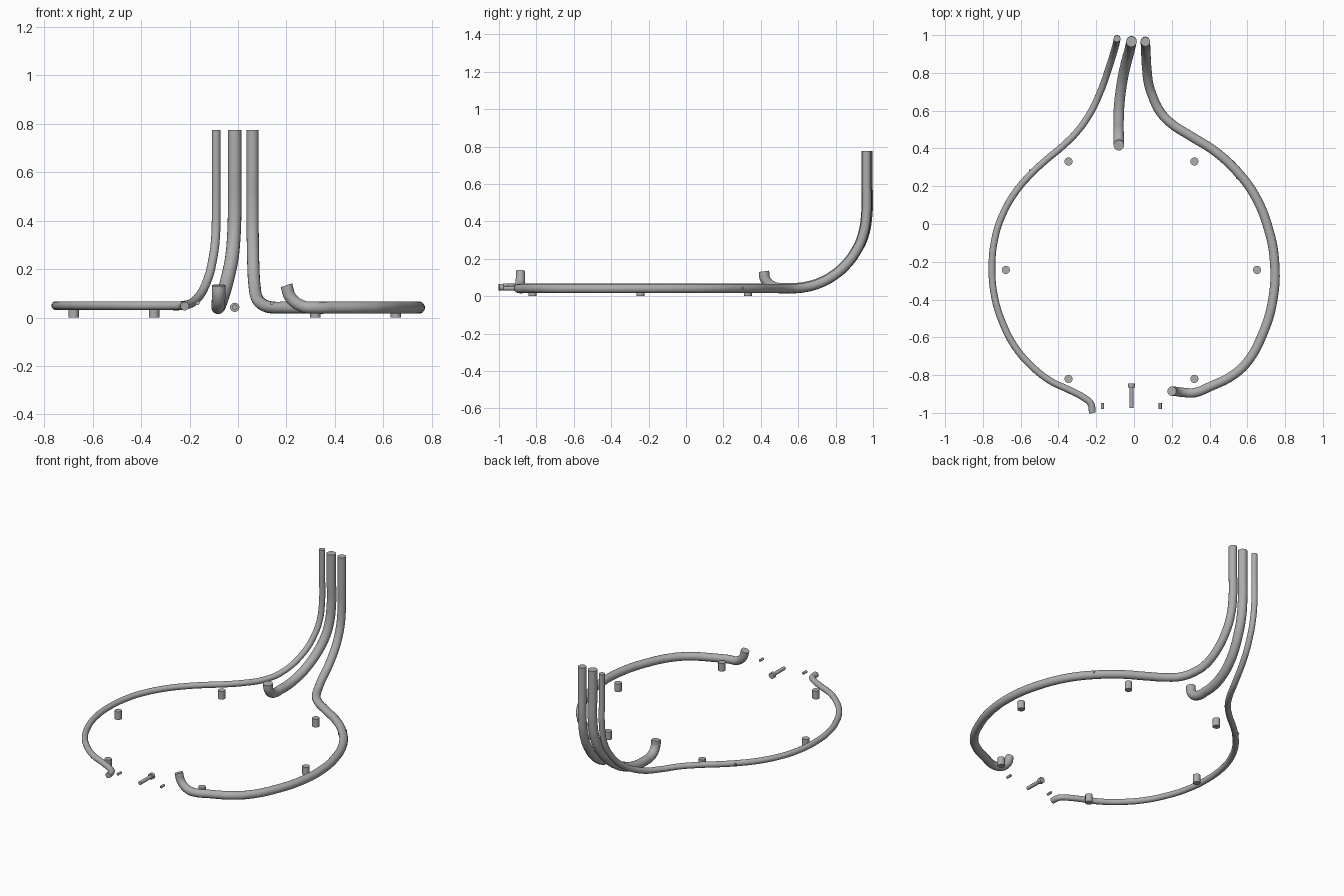
import bpy
import math
from mathutils import Vector

if "Cube" in bpy.data.objects:
    bpy.data.objects.remove(bpy.data.objects["Cube"])

steel = bpy.data.materials.new("brushed_grey_steel")
steel.use_nodes = True
GREY = (0.42, 0.42, 0.42, 1)
steel.diffuse_color = GREY
steel.node_tree.nodes["Principled BSDF"].inputs["Base Color"].default_value = GREY

PIPE_TOP = 0.775      # open upper end of the pipes
BEND_TOP = 0.45       # height where the upright starts to bend
BEND_START = 0.57     # y where the flat run starts to rise


def finish(obj, name):
    obj.name = name
    obj.data.name = name
    obj.data.materials.clear()
    obj.data.materials.append(steel)
    bpy.ops.object.select_all(action='DESELECT')
    obj.select_set(True)
    bpy.context.view_layer.objects.active = obj
    bpy.ops.object.shade_smooth_by_angle(angle=math.radians(40))


def tube(name, points, radius):
    """Round capped tube along a smooth path."""
    curve = bpy.data.curves.new(name, 'CURVE')
    curve.dimensions = '3D'
    curve.bevel_depth = radius
    curve.bevel_resolution = 6
    curve.resolution_u = 8
    curve.use_fill_caps = True
    spline = curve.splines.new('BEZIER')
    spline.bezier_points.add(len(points) - 1)
    for knot, co in zip(spline.bezier_points, points):
        knot.co = co
        knot.handle_left_type = knot.handle_right_type = 'AUTO'
    obj = bpy.data.objects.new(name, curve)
    bpy.context.collection.objects.link(obj)
    bpy.ops.object.select_all(action='DESELECT')
    obj.select_set(True)
    bpy.context.view_layer.objects.active = obj
    bpy.ops.object.convert(target='MESH')
    finish(bpy.context.view_layer.objects.active, name)


def riser_path(top_xy, floor, plan):
    """Upright section, then a plan path lifted onto the quarter bend."""
    x, y_top = top_xy
    path = [(x, y_top, z) for z in (PIPE_TOP, 0.6, BEND_TOP)]
    for px, py in plan:
        s = min(max((py - BEND_START) / (y_top - BEND_START), 0), 1)
        path.append((px, py, BEND_TOP - (BEND_TOP - floor) * math.sqrt(1 - s * s)))
    return path


def rod(name, center, radius, length, axis='Z'):
    turn = (math.pi / 2, 0, 0) if axis == 'Y' else (0, 0, 0)
    bpy.ops.mesh.primitive_cylinder_add(vertices=24, radius=radius, depth=length,
                                        location=Vector(center), rotation=turn)
    finish(bpy.context.active_object, name)


# Thin pipe sweeping round the right side
thin_plan = [(-.093, .96), (-.104, .92), (-.127, .845), (-.178, .70), (-.233, .585),
             (-.30, .49), (-.38, .41), (-.47, .335), (-.55, .26), (-.63, .165),
             (-.693, .055), (-.735, -.07), (-.752, -.24), (-.735, -.40),
             (-.693, -.53), (-.63, -.65), (-.55, -.745), (-.444, -.83),
             (-.34, -.88), (-.265, -.92), (-.23, -.95)]
tube("thin_pipe", riser_path((-.09, .98), .049, thin_plan) + [(-.22, -1, .047)], .018)

# Thick pipe sweeping round the left side, its front end turned up
thick_plan = [(.061, .945), (.063, .9), (.068, .82), (.078, .74), (.095, .685),
              (.138, .595), (.20, .53), (.296, .468), (.43, .384), (.55, .273),
              (.64, .15), (.71, -.02), (.744, -.2), (.735, -.40), (.68, -.585),
              (.6, -.73), (.524, -.8), (.40, -.862), (.32, -.893)]
hook = [(.265, -.892, .047), (.217, -.886, .083), (.20, -.885, .133)]
tube("thick_pipe", riser_path((.06, .965), .041, thick_plan) + hook, .025)

# Short middle pipe with an upturned inner end
middle_plan = [(-.018, .945), (-.026, .91), (-.04, .86), (-.054, .8), (-.068, .72),
               (-.079, .62), (-.082, .54), (-.082, .5)]
hook = [(-.081, .45, .06), (-.08, .422, .095), (-.08, .417, .133)]
tube("middle_pipe", riser_path((-.0136, .965), .043, middle_plan) + hook, .028)

# Six round feet, three along each side
for x, y in ((.333, .331), (.665, -.243), (.333, -.82)):
    for side, label in ((1, "left"), (-1, "right")):
        rod("foot_" + label, (side * x - .0135, y, .026), .0215, .052)

# Loose pins between the front ends, and pins through the pipe joints
for x in (-.167, .139):
    rod("front_pin", (x, -.963, .06), .008, .032, 'Y')
rod("joint_pin_right", (-.547, .267, .049), .008, .045, 'Y')
rod("joint_pin_left", (.55, .272, .043), .009, .066, 'Y')

# Bolt with a wider head
rod("bolt_shank", (-.0135, -.92, .042), .011, .11, 'Y')
rod("bolt_head", (-.0135, -.855, .042), .019, .02, 'Y')
